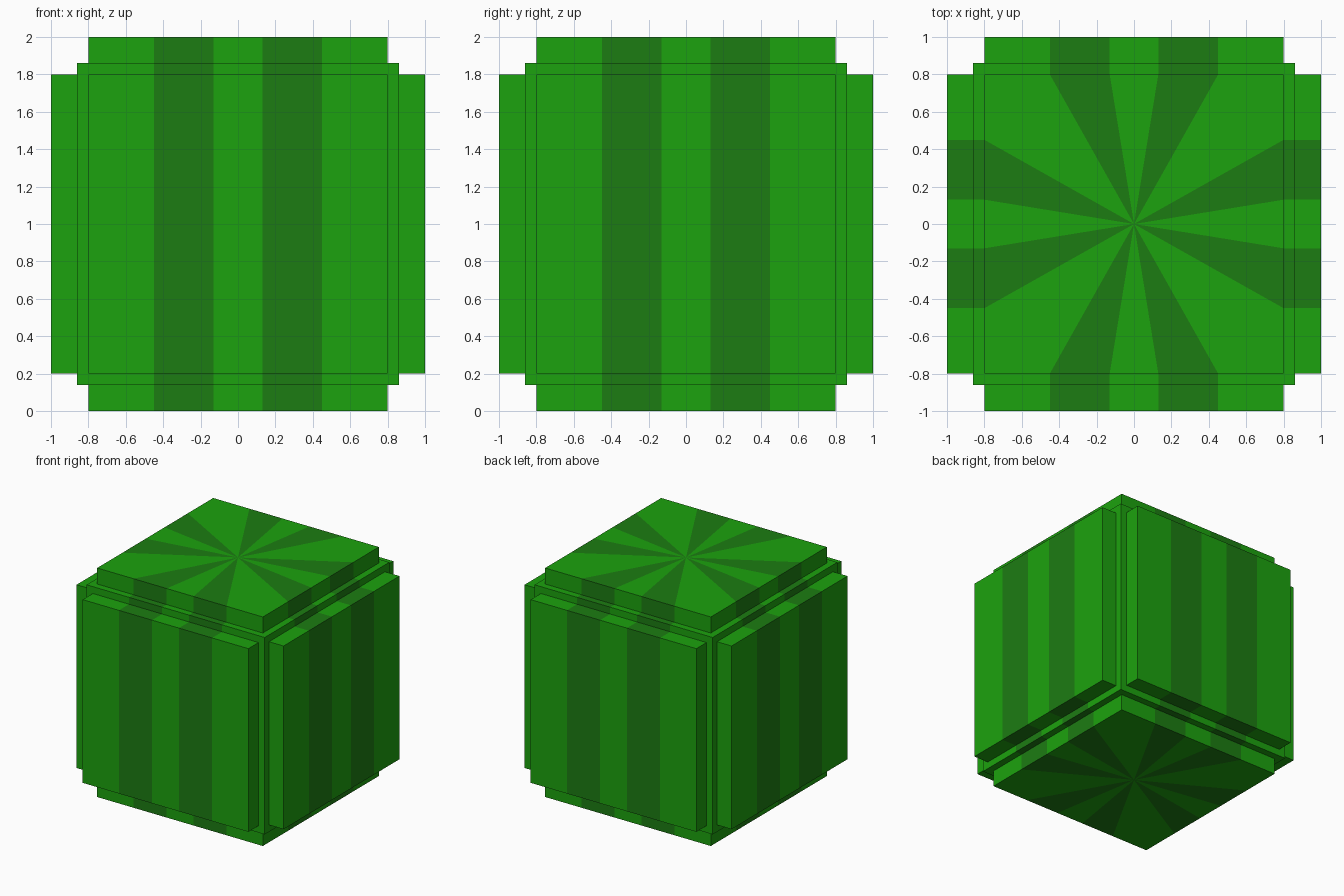
import bpy, bmesh
from math import pi
from mathutils import Matrix, Vector

if "Cube" in bpy.data.objects:
    bpy.data.objects.remove(bpy.data.objects["Cube"])

CORE, PANEL, OUT = 0.86, 0.80, 1.0           # core half size, panel half width, panel reach
CUTS = [-PANEL, -0.45, -0.13, 0.13, 0.45, PANEL]


def material(name, color):
    m = bpy.data.materials.new(name)
    m.diffuse_color = color
    m.use_nodes = True
    m.node_tree.nodes["Principled BSDF"].inputs["Base Color"].default_value = m.diffuse_color
    return m


MATS = [material("light_rind", (0.0116, 0.361, 0.0044, 1)),
        material("dark_stripe", (0.0116, 0.202, 0.006, 1))]


def add_face(bm, matrix, points, mat):
    f = bm.faces.new([bm.verts.new(matrix @ Vector(p)) for p in points])
    f.material_index = mat


def finish(bm, name):
    bmesh.ops.remove_doubles(bm, verts=bm.verts, dist=1e-4)
    mesh = bpy.data.meshes.new(name)
    bm.to_mesh(mesh)
    bm.free()
    for m in MATS:
        mesh.materials.append(m)
    bpy.context.collection.objects.link(bpy.data.objects.new(name, mesh))


def build_side(core, name, rotation, radial):
    """One raised striped panel, plus the rim of the core around it."""
    base = Matrix.Translation((0, 0, 1)) @ rotation
    panel = bmesh.new()
    for k in range(4):
        m = base @ Matrix.Rotation(k * pi / 2, 4, 'Z')
        for j, (a, b) in enumerate(zip(CUTS, CUTS[1:])):
            mat = int(j in (1, 3) and (radial or k % 2 == 0))
            # core rim, mitred at the corners
            a2 = -CORE if j == 0 else a
            b2 = CORE if j == 4 else b
            add_face(core, m, [(a2, -CORE, CORE), (b2, -CORE, CORE),
                               (b, -PANEL, CORE), (a, -PANEL, CORE)], mat)
            # panel edge wall
            add_face(panel, m, [(a, -PANEL, CORE), (b, -PANEL, CORE),
                                (b, -PANEL, OUT), (a, -PANEL, OUT)], mat)
            # panel surface: wedges on top and bottom, straight stripes on the sides
            if radial:
                add_face(panel, m, [(a, -PANEL, OUT), (b, -PANEL, OUT), (0, 0, OUT)], mat)
            elif k == 0:
                add_face(panel, m, [(a, -PANEL, OUT), (b, -PANEL, OUT),
                                    (b, PANEL, OUT), (a, PANEL, OUT)], mat)
    finish(panel, name)


core = bmesh.new()
upright = Matrix.Rotation(pi / 2, 4, 'X')
for i, side in enumerate(("front", "right", "back", "left")):
    build_side(core, side + "_panel", Matrix.Rotation(i * pi / 2, 4, 'Z') @ upright, False)
build_side(core, "top_panel", Matrix.Identity(4), True)
build_side(core, "bottom_panel", Matrix.Rotation(pi, 4, 'X'), True)
finish(core, "melon_core")
